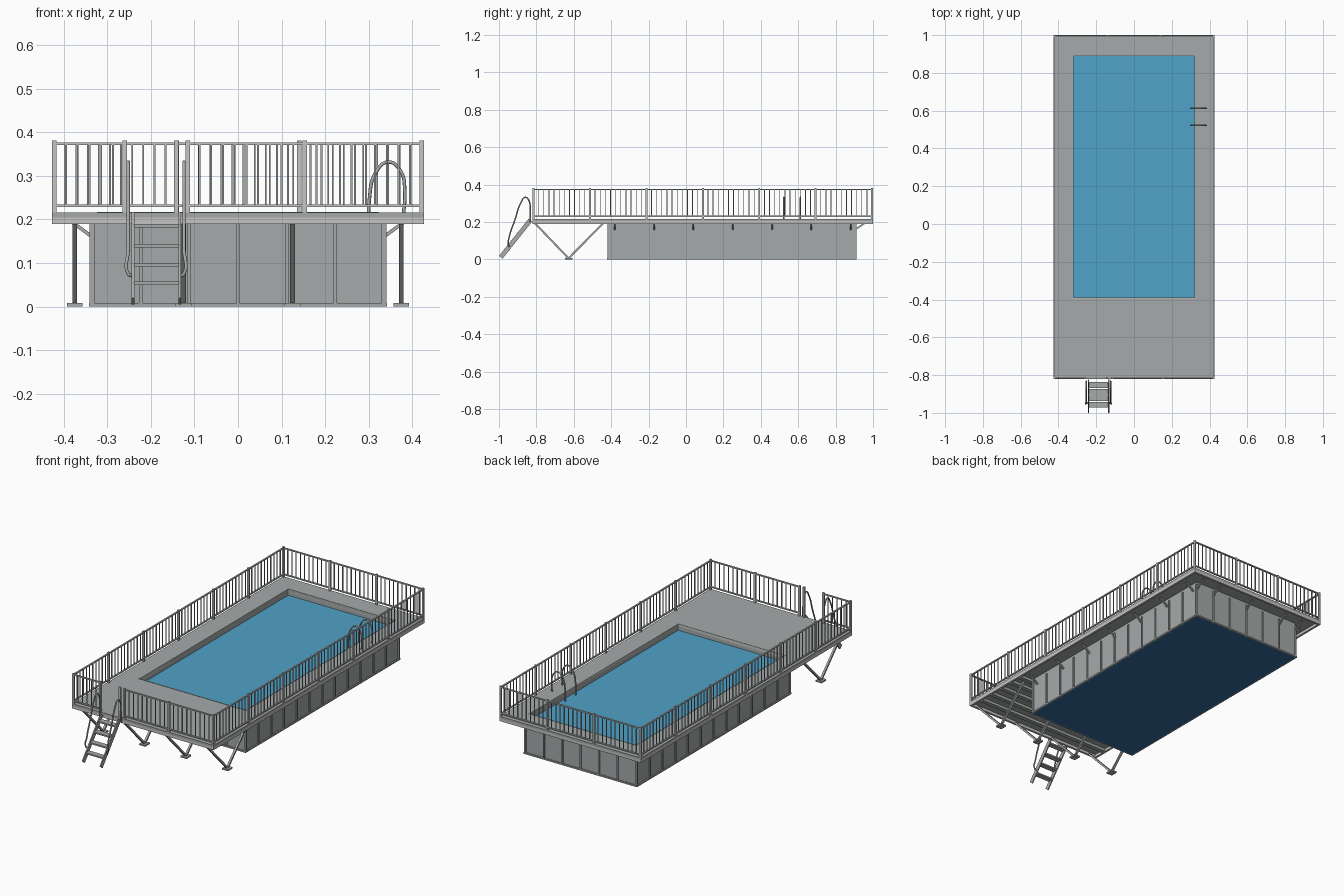
import bpy, bmesh
from mathutils import Vector, Matrix

cube = bpy.data.objects.get("Cube")
if cube:
    bpy.data.objects.remove(cube)


def material(name, r, g, b):
    m = bpy.data.materials.new(name)
    m.use_nodes = True
    m.diffuse_color = (r, g, b, 1)
    m.node_tree.nodes["Principled BSDF"].inputs["Base Color"].default_value = (r, g, b, 1)
    return m


GREY = material("panel grey", 0.38, 0.40, 0.40)
LIGHT = material("frame light grey", 0.55, 0.56, 0.55)
STEEL = material("rail steel", 0.40, 0.41, 0.41)
WATER = material("water blue", 0.08, 0.36, 0.58)
LINER = material("liner blue", 0.035, 0.15, 0.34)


def finish(name, bm, mat):
    me = bpy.data.meshes.new(name)
    bm.to_mesh(me)
    bm.free()
    me.materials.append(mat)
    ob = bpy.data.objects.new(name, me)
    bpy.context.collection.objects.link(ob)
    return ob


def boxes(name, mat, items):
    """Each item is (x0, x1, y0, y1, z0, z1)."""
    bm = bmesh.new()
    for b in items:
        lo, hi = Vector(b[::2]), Vector(b[1::2])
        size = hi - lo
        mtx = Matrix.Translation((lo + hi) / 2) @ Matrix.Diagonal((*size, 1))
        bmesh.ops.create_cube(bm, size=1, matrix=mtx)
    return finish(name, bm, mat)


def bars(name, mat, lines, w, h):
    """Square-section bars from point to point."""
    bm = bmesh.new()
    for p, q in lines:
        p, q = Vector(p), Vector(q)
        d = q - p
        side = d.cross(Vector((0, 0, 1)))
        side = side.normalized() if side.length > 1e-6 else Vector((1, 0, 0))
        up = side.cross(d).normalized()
        rot = Matrix((side, d.normalized(), up)).transposed().to_4x4()
        mtx = Matrix.Translation((p + q) / 2) @ rot @ Matrix.Diagonal((w, d.length, h, 1))
        bmesh.ops.create_cube(bm, size=1, matrix=mtx)
    bmesh.ops.recalc_face_normals(bm, faces=bm.faces)
    return finish(name, bm, mat)


def tube(name, mat, points, radius):
    cu = bpy.data.curves.new(name, "CURVE")
    cu.dimensions = "3D"
    cu.bevel_depth = radius
    cu.bevel_resolution = 2
    cu.resolution_u = 6
    cu.use_fill_caps = True
    sp = cu.splines.new("BEZIER")
    sp.bezier_points.add(len(points) - 1)
    for bp, co in zip(sp.bezier_points, points):
        bp.co = co
        bp.handle_left_type = bp.handle_right_type = "AUTO"
    cu.materials.append(mat)
    ob = bpy.data.objects.new(name, cu)
    bpy.context.collection.objects.link(ob)


def frame(ox, oy0, oy1, ix, iy0, iy1, z0, z1):
    """Four boxes forming a rectangular ring."""
    return [(-ox, ox, oy0, iy0, z0, z1), (-ox, ox, iy1, oy1, z0, z1),
            (-ox, -ix, iy0, iy1, z0, z1), (ix, ox, iy0, iy1, z0, z1)]


DX, DY0, DY1 = 0.427, -0.82, 1.0     # deck outline
PX, PY0, PY1 = 0.335, -0.415, 0.905  # pool wall outline
IX, IY0, IY1 = 0.32, -0.39, 0.89     # opening

# Pool shell
boxes("pool_walls", GREY, frame(PX, PY0, PY1, IX, IY0, IY1, 0.004, 0.205))
boxes("pool_floor", LINER, [(-PX, PX, PY0, PY1, 0, 0.004)])
boxes("water", WATER, [(-IX, IX, IY0, IY1, 0.17, 0.183)])

# Wall ribs and bottom rail
ribs = []
for i in range(7):
    x = -PX + i * 2 * PX / 6
    for y in (PY0, PY1):
        ribs.append((x - 0.004, x + 0.004, y - 0.006, y + 0.006, 0, 0.19))
for i in range(13):
    y = PY0 + i * (PY1 - PY0) / 12
    for x in (-PX, PX):
        ribs.append((x - 0.006, x + 0.006, y - 0.004, y + 0.004, 0, 0.19))
boxes("wall_ribs", GREY, ribs)
boxes("bottom_rail", GREY, frame(PX + 0.007, PY0 - 0.007, PY1 + 0.007, PX, PY0, PY1, 0, 0.008))

# Deck, edge trim and joists
boxes("deck", GREY, frame(DX, DY0, DY1, IX, IY0, IY1, 0.205, 0.216))
boxes("deck_fascia", LIGHT, frame(DX, DY0, DY1, DX - 0.012, DY0 + 0.012, DY1 - 0.012, 0.19, 0.205))
boxes("coping", LIGHT, frame(IX + 0.004, IY0 - 0.004, IY1 + 0.004, IX, IY0, IY1, 0.2, 0.2175))
joists = [(-DX + 0.012, DX - 0.012, y - 0.012, y + 0.012, 0.19, 0.205)
          for y in (-0.74, -0.66, -0.58, -0.5, -0.43)]
boxes("deck_joists", GREY, joists)

# Diagonal brackets below the overhang
brackets = []
for i in range(7):
    y = -0.38 + i * 0.21
    for s in (-1, 1):
        brackets.append(((s * PX, y, 0.16), (s * 0.385, y, 0.197)))
for x in (-0.225, 0, 0.225):
    brackets.append(((x, PY1, 0.16), (x, 0.96, 0.197)))
for s in (-1, 1):
    brackets.append(((s * PX, PY1, 0.16), (s * PX, 0.96, 0.197)))
bars("overhang_brackets", STEEL, brackets, 0.008, 0.008)

# V-shaped legs with foot plates
legs, feet = [], []
for x in (-0.375, -0.125, 0.125, 0.375):
    for y in (-0.81, -0.44):
        legs.append(((x, -0.628, 0.006), (x, y, 0.196)))
    feet.append((x - 0.018, x + 0.018, -0.648, -0.608, 0, 0.008))
bars("support_legs", STEEL, legs, 0.011, 0.01)
boxes("foot_plates", STEEL, feet)

# Safety railing
posts, rails, balusters = set(), [], []


def railing(a, b, panels):
    a, b = Vector(a), Vector(b)
    for i in range(panels):
        p, q = a.lerp(b, i / panels), a.lerp(b, (i + 1) / panels)
        posts.update({tuple(round(c, 4) for c in p), tuple(round(c, 4) for c in q)})
        for z in (0.231, 0.374):
            rails.append(((p.x, p.y, z), (q.x, q.y, z)))
        n = max(2, round((q - p).length / 0.0265))
        for k in range(1, n):
            c = p.lerp(q, k / n)
            balusters.append((c.x - 0.002, c.x + 0.002, c.y - 0.002, c.y + 0.002, 0.23, 0.374))


RX, RY0, RY1 = 0.422, -0.815, 0.995
railing((-RX, RY0), (-0.26, RY0), 1)
railing((-0.115, RY0), (RX, RY0), 2)
railing((-RX, RY1), (RX, RY1), 3)
for x in (-RX, RX):
    railing((x, RY0), (x, RY1), 6)
boxes("railing_posts", LIGHT, [(x - 0.005, x + 0.005, y - 0.005, y + 0.005, 0.2, 0.381)
                               for x, y in sorted(posts)])
bars("railing_rails", LIGHT, rails, 0.008, 0.006)
boxes("railing_balusters", STEEL, balusters)
# Gate post beside the entry
boxes("gate_post", LIGHT, [(-0.147, -0.137, RY0 - 0.005, RY0 + 0.005, 0.2, 0.381)]).hide_render = False

# Entry ladder
foot, top = Vector((0, -0.99, 0.012)), Vector((0, -0.832, 0.21))
stiles = [(foot + Vector((x, 0, 0)), top + Vector((x, 0, 0))) for x in (-0.241, -0.134)]
bars("ladder_stiles", STEEL, stiles, 0.006, 0.024)
treads = []
for z in (0.053, 0.096, 0.14, 0.185):
    y = foot.lerp(top, (z - foot.z) / (top.z - foot.z)).y
    treads.append((-0.239, -0.136, y - 0.015, y + 0.015, z - 0.004, z + 0.004))
boxes("ladder_treads", GREY, treads)

# Curved hand rails of the entry ladder
for side, x, inner in (("right", -0.252, -0.241), ("left", -0.124, -0.134)):
    tube("ladder_handrail_" + side, STEEL,
         [(inner, -0.945, 0.07), (x, -0.95, 0.075), (x, -0.943, 0.13), (x, -0.915, 0.21),
          (x, -0.882, 0.305), (x, -0.86, 0.332), (x, -0.84, 0.315), (x, -0.833, 0.27),
          (x, -0.832, 0.2)], 0.004)

# Arched grab rails at the pool edge
for side, y in (("front", 0.522), ("back", 0.612)):
    tube("pool_grab_rail_" + side, STEEL,
         [(0.302, y, 0.15), (0.302, y, 0.25), (0.315, y, 0.305), (0.345, y, 0.332),
          (0.374, y, 0.31), (0.383, y, 0.265), (0.38, y, 0.21)], 0.004)
